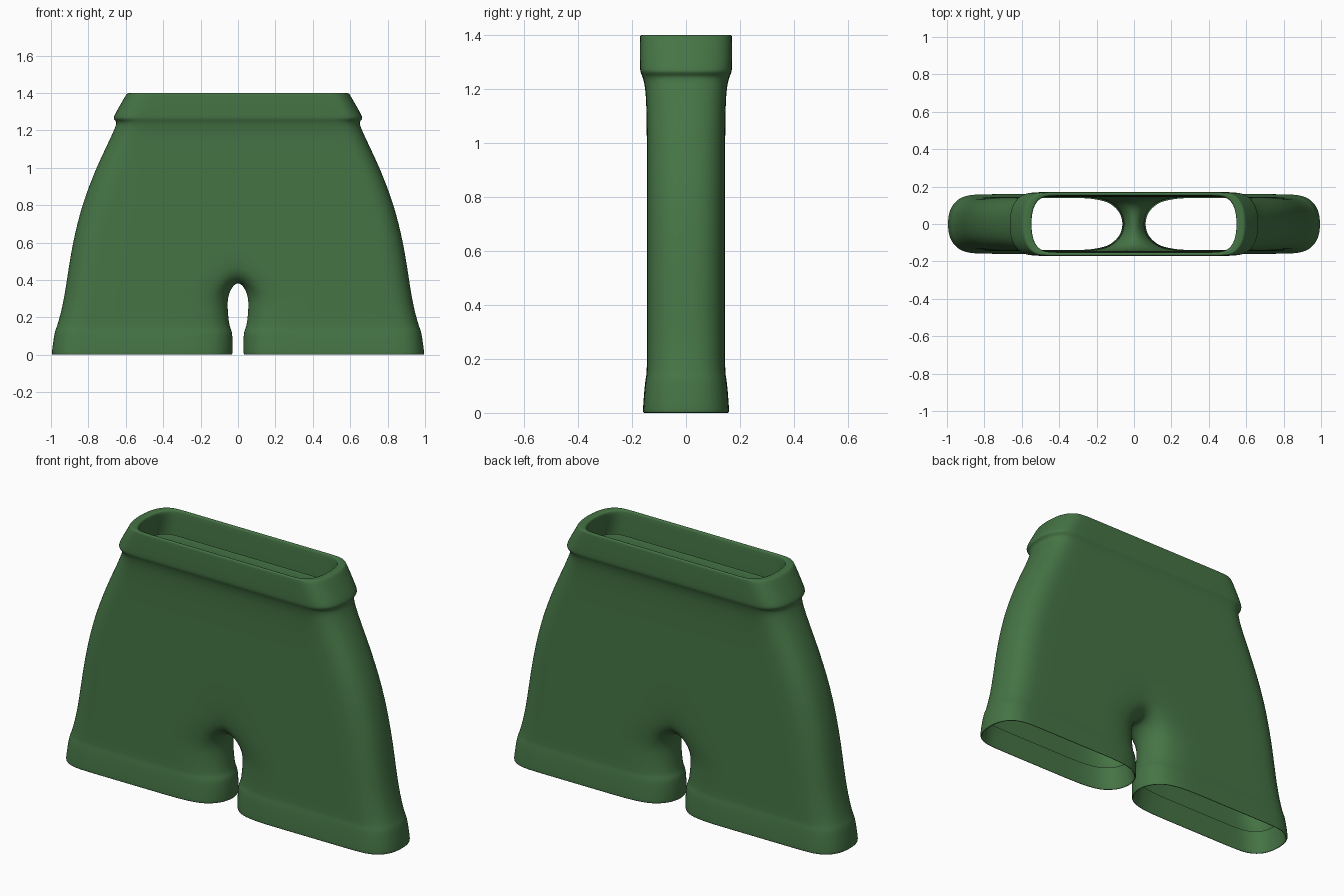
import bpy, bmesh, math

old = bpy.data.objects.get("Cube")
if old:
    bpy.data.objects.remove(old)

fabric = bpy.data.materials.new("green_fabric")
fabric.use_nodes = True
green = (0.06, 0.175, 0.06, 1)
fabric.diffuse_color = green
bsdf = fabric.node_tree.nodes["Principled BSDF"]
bsdf.inputs["Base Color"].default_value = green
bsdf.inputs["Roughness"].default_value = 0.8

# Leg rows, bottom to top: height, outer x, inner x, half depth
LEG = [(0.12, .965, .06, .14), (0.01, .985, .04, .15), (0, .988, .037, .153),
       (0, .996, .029, .159), (0.012, .998, .027, .16), (0.115, .984, .027, .152),
       (0.135, .977, .036, .147), (0.16, .967, .045, .145), (0.24, .945, .054, .145),
       (0.33, .927, .054, .145)]
# Torso rows, bottom to top: height, outer x, half depth, corner radius
TORSO = [(0.46, .908, .145, .16), (0.6, .885, .145, .16), (0.8, .838, .145, .16),
         (1, .76, .145, .16), (1.12, .702, .146, .15), (1.2, .665, .15, .14),
         (1.235, .651, .158, .13), (1.25, .655, .163, .13), (1.262, .668, .169, .13),
         (1.28, .664, .171, .13), (1.38, .606, .171, .12), (1.397, .596, .17, .12),
         (1.4, .585, .166, .11), (1.4, .553, .154, .1), (1.39, .544, .15, .1),
         (1.26, .58, .146, .1)]
FLATS = 4      # points along each flat panel
ARC = 10       # steps around the outer side
INNER = 8      # steps across the crotch


def arc_point(angle, radius, depth, power):
    """Point on a rounded end; angle runs from -90 (front) to 90 (back)."""
    c, s = math.cos(angle), math.sin(angle)
    return (radius * abs(c) ** (2 / power),
            math.copysign(depth * abs(s) ** (2 / power), s))


def outer_path(start_x, start_y, flat_x, outer_x, depth, radius):
    """Front seam, front panel, rounded side, back panel, back seam."""
    end = outer_x - radius
    front = [(start_x, -start_y)]
    for i in range(FLATS):
        front.append((flat_x + (end - flat_x) * i / FLATS, -depth))
    side = []
    for i in range(ARC + 1):
        x, y = arc_point(math.pi * (i / ARC - .5), radius, depth, 2.4)
        side.append((end + x, y))
    return front + side + [(x, -y) for x, y in reversed(front)]


bm = bmesh.new()


def ring(points, z):
    return [bm.verts.new((x, y, z)) for x, y in points]


def bridge(low, high, closed):
    n = len(low)
    for i in range(n if closed else n - 1):
        j = (i + 1) % n
        bm.faces.new((low[i], low[j], high[j], high[i]))


# Leg tubes
rows = []
limit = math.radians(62)
for z, outer, inner, depth in LEG:
    r = 0.19
    arc = []
    for i in range(INNER + 1):
        x, y = arc_point(limit * (1 - 2 * i / INNER), r, depth, 2.1)
        arc.append((inner + r - x, y))
    path = outer_path(arc[0][0], arc[0][1], inner + r, outer, depth, 0.16)
    rows.append(ring(path + arc[1:-1], z))
for a, b in zip(rows, rows[1:]):
    bridge(a, b, True)

# Torso and folded waistband
torso = []
for z, outer, depth, radius in TORSO:
    torso.append(ring(outer_path(0, depth, 0.15, outer, depth, radius), z))
for a, b in zip(torso, torso[1:]):
    bridge(a, b, False)

# Crotch saddle joining the legs to the torso
base = torso[0]
base[0].co.z = base[-1].co.z = 0.5
base[0].co.y, base[-1].co.y = -0.138, 0.138
saddle = []
for i in range(1, INNER):
    t = 1 - 2 * i / INNER
    saddle.append(bm.verts.new((0, 0.125 * t, 0.408 + 0.07 * abs(t) ** 3)))
bridge(rows[-1], base + saddle, True)

bmesh.ops.recalc_face_normals(bm, faces=bm.faces)
# Turn the shell so the side panel faces outward
side_face = next(f for f in base[5 + ARC // 2].link_faces)
if side_face.normal.x < 0:
    bmesh.ops.reverse_faces(bm, faces=bm.faces)

mesh = bpy.data.meshes.new("shorts")
bm.to_mesh(mesh)
bm.free()
mesh.materials.append(fabric)
shorts = bpy.data.objects.new("shorts", mesh)
bpy.context.collection.objects.link(shorts)

mirror = shorts.modifiers.new("left_right", 'MIRROR')
mirror.use_clip = True
mirror.merge_threshold = 0.0005
smooth = shorts.modifiers.new("smooth_cloth", 'SUBSURF')
smooth.levels = smooth.render_levels = 2

for p in mesh.polygons:
    p.use_smooth = True
